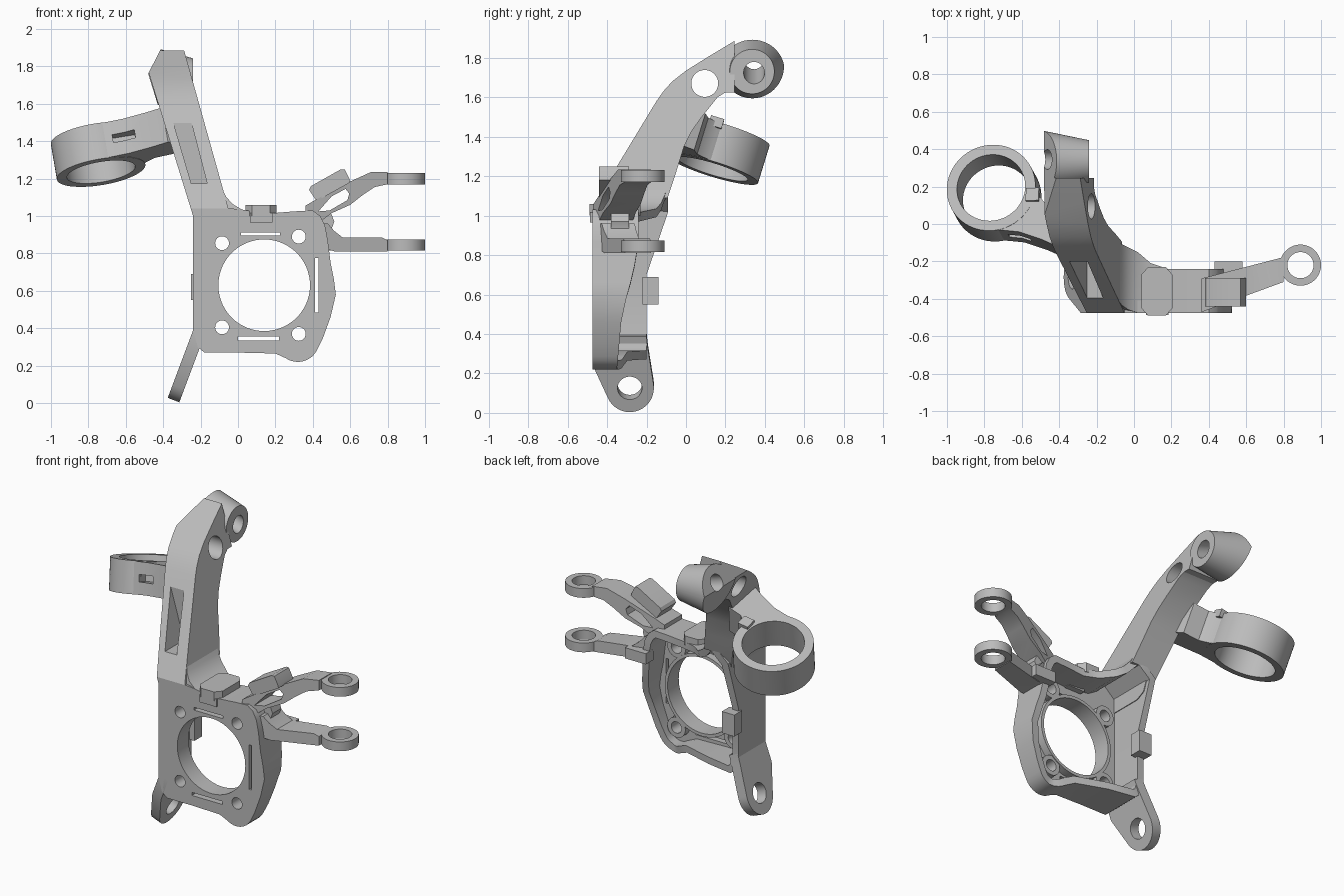
import bpy, bmesh, math
from mathutils import Vector

if "Cube" in bpy.data.objects:
    bpy.data.objects.remove(bpy.data.objects["Cube"])

grey = bpy.data.materials.new("cast_grey")
grey.diffuse_color = (0.5, 0.5, 0.5, 1)
grey.use_nodes = True
grey.node_tree.nodes["Principled BSDF"].inputs["Base Color"].default_value = grey.diffuse_color


def make(name, verts, faces):
    bm = bmesh.new()
    vs = [bm.verts.new(v) for v in verts]
    for f in faces:
        bm.faces.new([vs[i] for i in f])
    bmesh.ops.recalc_face_normals(bm, faces=bm.faces)
    me = bpy.data.meshes.new(name)
    bm.to_mesh(me)
    bm.free()
    me.materials.append(grey)
    ob = bpy.data.objects.new(name, me)
    bpy.context.collection.objects.link(ob)
    return ob


def loft(name, a, b):
    """Solid between two matching loops."""
    n = len(a)
    sides = [(i, (i + 1) % n, n + (i + 1) % n, n + i) for i in range(n)]
    return make(name, list(a) + list(b), [range(n), range(n, 2 * n)] + sides)


def cyl(name, c, axis, r, length, n=48):
    c, axis = Vector(c), Vector(axis).normalized()
    q = Vector((0, 0, 1)).rotation_difference(axis)
    ring = [c + q @ Vector((r * math.cos(t), r * math.sin(t), 0))
            for t in (2 * math.pi * i / n for i in range(n))]
    h = axis * length / 2
    return loft(name, [p - h for p in ring], [p + h for p in ring])


def box(name, c, size, axis=(0, 0, 1)):
    c, axis = Vector(c), Vector(axis).normalized()
    q = Vector((0, 0, 1)).rotation_difference(axis)
    x, y, z = (s / 2 for s in size)
    sq = [(-x, -y), (x, -y), (x, y), (-x, y)]
    return loft(name, [c + q @ Vector((u, v, -z)) for u, v in sq],
                [c + q @ Vector((u, v, z)) for u, v in sq])


def xz_prism(name, pts, front, back):
    """Front-view profile between two depths given as functions of x."""
    return loft(name, [(x, front(x), z) for x, z in pts], [(x, back(x), z) for x, z in pts])


def cut(ob, *cutters):
    for c in cutters:
        c.hide_render = True
        m = ob.modifiers.new("cut", "BOOLEAN")
        m.operation, m.solver, m.object = "DIFFERENCE", "EXACT", c
        bpy.context.view_layer.objects.active = ob
        bpy.ops.object.modifier_apply(modifier=m.name)
        bpy.data.objects.remove(c)
    return ob


def arc(cx, cy, r, a0, a1, n):
    return [(cx + r * math.cos(math.radians(a0 + (a1 - a0) * i / n)),
             cy + r * math.sin(math.radians(a0 + (a1 - a0) * i / n))) for i in range(n + 1)]


def interp(t, table):
    for (a, u), (b, v) in zip(table, table[1:]):
        if t <= b:
            return u + (v - u) * max(0, (t - a) / (b - a))
    return table[-1][1]


Y = (0, 1, 0)
FRONT = -0.475

# Hub plate outline, counter-clockwise
outline = [(-0.24, 1.04), (-0.24, 0.7), (-0.24, 0.39), (-0.215, 0.3), (-0.18, 0.27), (0.0, 0.27), (0.2, 0.265)]
outline += arc(0.32, 0.335, 0.115, -125, -25, 8)
outline += [(0.455, 0.35), (0.495, 0.46), (0.523, 0.58), (0.513, 0.66), (0.495, 0.75), (0.48, 0.87),
            (0.465, 0.95), (0.44, 1.0), (0.40, 1.03), (0.3, 1.025), (0.18, 1.015), (0.09, 1.022),
            (0.02, 1.035), (-0.03, 1.065), (-0.065, 1.105), (-0.095, 1.17)]


def inset(pts, d):
    res = []
    for i, p in enumerate(pts):
        a, p, b = Vector(pts[i - 1]), Vector(p), Vector(pts[(i + 1) % len(pts)])
        e, f = (p - a).normalized(), (b - p).normalized()
        n1, n2 = Vector((-e.y, e.x)), Vector((-f.y, f.x))
        m = (n1 + n2).normalized()
        res.append(tuple(p + m * d / max(0.6, m.dot(n1))))
    return res


def rim_back(x, z):
    if z > 0.94:
        return interp(x, [(-0.1, -0.09), (0.02, -0.15), (0.09, -0.21), (0.17, -0.24)])
    right = interp(z, [(0.22, -0.35), (0.5, -0.325), (0.7, -0.27), (0.85, -0.24)])
    t = min(1, max(0, (x + 0.1) / 0.45))
    return -0.2 + (right + 0.2) * t


def rim_front(z):
    return FRONT + max(0, z - 1.04) * 0.62


# Plate face with bore, bolt holes and slots
bolts = [(-0.085, 0.855), (0.325, 0.89), (-0.085, 0.405), (0.325, 0.37)]


def bore():
    return cyl("bore", (0.14, -0.4, 0.63), Y, 0.245, 0.6, 72)


plate = xz_prism("hub_plate", [(x, min(z, 1.04)) for x, z in outline],
                 lambda x: FRONT, lambda x: -0.41)
slots = [((0.12, -0.4, 0.904), (0.21, 0.6, 0.018)), ((0.11, -0.4, 0.345), (0.22, 0.6, 0.02)),
         ((0.421, -0.4, 0.63), (0.018, 0.6, 0.29))]
cut(plate, bore(), *[cyl("drill", (x, -0.4, z), Y, 0.037, 0.6, 24) for x, z in bolts],
    *[box("slot", c, s) for c, s in slots])
for x, z in bolts:
    cut(cyl("bolt_boss", (x, -0.41, z), Y, 0.065, 0.09, 32), cyl("drill", (x, -0.4, z), Y, 0.037, 0.6, 24), bore())
cut(cyl("hub_ring", (0.14, -0.41, 0.63), Y, 0.265, 0.1, 72), bore())

# Raised rim wall around the plate
inner = inset(outline, 0.045)
n = len(outline)
loops = [[(x, rim_front(z) + 0.001, z) for x, z in outline],
         [(x, rim_back(ox, oz), z) for (x, z), (ox, oz) in zip(outline, outline)],
         [(x, rim_back(ox, oz), z) for (x, z), (ox, oz) in zip(inner, outline)],
         [(x, rim_front(oz) + 0.001, z) for (x, z), (ox, oz) in zip(inner, outline)]]
make("rim_wall", sum(loops, []),
     [(k * n + i, k * n + (i + 1) % n, (k + 1) % 4 * n + (i + 1) % n, (k + 1) % 4 * n + i)
      for k in range(4) for i in range(n)])
box("rear_nub", (-0.205, -0.18, 0.62), (0.09, 0.08, 0.14))

# Upright arm, leaning outward and rearward
side = [(FRONT, 0.93), (FRONT, 1.04), (-0.35, 1.25), (-0.15, 1.58), (-0.115, 1.63), (-0.07, 1.68),
        (0.0, 1.735), (0.12, 1.81), (0.245, 1.885), (0.245, 1.625), (0.2, 1.625),
        (0.16, 1.6), (0.08, 1.5), (0.03, 1.43), (-0.01, 1.35), (-0.05, 1.22), (-0.1, 1.07), (-0.14, 0.96),
        (-0.2, 0.93)]
arm = loft("upright_arm", [(-0.24 - 0.31 * (z - 1), y, z) for y, z in side],
           [(-0.04 - 0.28 * (z - 1), y, z) for y, z in side])
top_n, left_n = Vector((-0.89, 0, 0.46)), Vector((-1, 0, -0.31)).normalized()


def top_trim():
    return box("top_trim", Vector((-0.44, 0.2, 1.8375)) + top_n * 0.5, (2, 2, 1), top_n)


def pin():
    return cyl("pin", (-0.34, 0.345, 1.755), (0.95, 0, -0.3), 0.053, 0.8)


pocket = xz_prism("pocket", [(-0.35, 1.515), (-0.255, 1.52), (-0.165, 1.175), (-0.25, 1.175)],
                  lambda x: -0.7, lambda x: -0.2)
cut(arm, pocket, top_trim(), cyl("cross_hole", (-0.35, 0.095, 1.67), (1, 0, 0), 0.068, 1),
    box("underside_relief", (0.11, 0.0, 0.98), (0.6, 0.82, 0.22)))

# Tapered boss at the tip of the arm
rings = [[(x, 0.335 + r * math.cos(t), z + r * math.sin(t)) for t in
          (2 * math.pi * i / 48 for i in range(48))] for x, r, z in ((-0.55, 0.175, 1.755), (-0.24, 0.113, 1.73))]
rings[0] = [(-0.55, y + 0.002, z) for x, y, z in rings[0]]
cut(loft("top_boss", *rings), top_trim(),
    box("left_trim", Vector((-0.48, 0.2, 1.76)) + left_n * 0.5, (2, 2, 1), left_n), pin())

# Tilted clamp ring with its connecting bracket
rc, ra = Vector((-0.748, 0.165, 1.33)), Vector((-0.16, 0.29, 0.94)).normalized()


def on_ring(x, y):
    dx, dy = x - rc.x, y - rc.y
    return Vector((x, y, rc.z - (ra.x * dx + ra.y * dy) / ra.z))


def ring_bore():
    return cyl("ring_bore", rc, ra, 0.185, 0.6, 64)


cut(cyl("clamp_ring", rc, ra, 0.24, 0.2, 64), ring_bore(),
    box("slot", on_ring(-0.61, -0.08), (0.12, 0.2, 0.045), ra))
web = [on_ring(*p) for p in [(-0.76, -0.055), (-0.68, -0.062), (-0.6, -0.07), (-0.48, -0.11), (-0.39, -0.15), (-0.3, -0.1),
                             (-0.36, 0.07), (-0.46, 0.085), (-0.51, 0.14), (-0.525, 0.22), (-0.6, 0.31)]]
bracket = loft("ring_bracket", [p - ra * 0.098 for p in web], [p + ra * 0.098 for p in web])
cut(bracket, ring_bore(), box("slot", on_ring(-0.61, -0.06), (0.12, 0.13, 0.045), ra))
cut(box("bracket_stud", on_ring(-0.525, 0.125) + ra * 0.095, (0.07, 0.07, 0.05), ra), ring_bore())

# Lower ear
ear = [(FRONT, 0.27), (FRONT, 0.41), (-0.2, 0.41), (-0.195, 0.36)]
ear += arc(-0.285, 0.15, 0.122, 10, -155, 24)
skew = [Vector((-0.24 + 0.375 * (z - 0.39), y, z)) for y, z in ear]
low = loft("lower_ear", skew, [p + Vector((0.062, 0, -0.024)) for p in skew])
cut(low, cyl("ear_hole", (-0.3, -0.285, 0.138), (0.93, 0, -0.36), 0.062, 0.4))


# Pair of side arms ending in eyes
def arm_front(x):
    return -0.42 + 0.367 * (x - 0.5)


def arm_back(x):
    return -0.255 + 0.26 * (x - 0.5)


upper = xz_prism("upper_side_arm", [(0.36, 1.0), (0.44, 0.97), (0.5, 1.015), (0.6, 1.06), (0.67, 1.115),
                                    (0.73, 1.155), (0.8, 1.17), (0.8, 1.235), (0.71, 1.235), (0.6, 1.185),
                                    (0.42, 1.09), (0.36, 1.055)], arm_front, arm_back)
cut(upper, xz_prism("window", [(0.43, 1.025), (0.49, 1.03), (0.585, 1.085), (0.595, 1.12), (0.575, 1.145),
                               (0.5, 1.105)], lambda x: -0.8, lambda x: 0.1))
xz_prism("lower_side_arm", [(0.45, 0.83), (0.52, 0.81), (0.8, 0.81), (0.8, 0.87), (0.77, 0.885),
                            (0.56, 0.885), (0.515, 0.92), (0.48, 0.96), (0.45, 0.96)], arm_front, arm_back)
xz_prism("arm_web", [(0.44, 0.85), (0.5, 0.85), (0.5, 0.93), (0.515, 0.97), (0.5, 1.01), (0.44, 1.0)],
         lambda x: -0.38, lambda x: -0.29)
for name, z in (("upper_eye", 1.2), ("lower_eye", 0.845)):
    cut(cyl(name, (0.89, -0.22, z), (0, 0, 1), 0.11, 0.06),
        cyl("eye_hole", (0.89, -0.22, z), (0, 0, 1), 0.07, 0.3))
box("rear_tab", (0.505, -0.24, 0.85), (0.15, 0.08, 0.07))

# Mounting pads on top
xz_prism("slanted_pad", [(0.38, 1.14), (0.42, 1.08), (0.6, 1.18), (0.595, 1.2), (0.57, 1.25), (0.55, 1.25),
                         (0.39, 1.16)], lambda x: -0.44, lambda x: -0.29)
octo = [(0.075, -0.49), (0.17, -0.49), (0.205, -0.45), (0.205, -0.27), (0.17, -0.23), (0.075, -0.23),
        (0.04, -0.27), (0.04, -0.45)]
loft("top_pad", [(x, y, 1.0) for x, y in octo], [(x, y, 1.06) for x, y in octo])
box("pad_stem", (0.125, -0.43, 0.99), (0.12, 0.115, 0.05))

for ob in bpy.context.collection.objects:
    bpy.ops.object.select_all(action="DESELECT")
    ob.select_set(True)
    bpy.context.view_layer.objects.active = ob
    bpy.ops.object.shade_smooth_by_angle(angle=math.radians(30))
